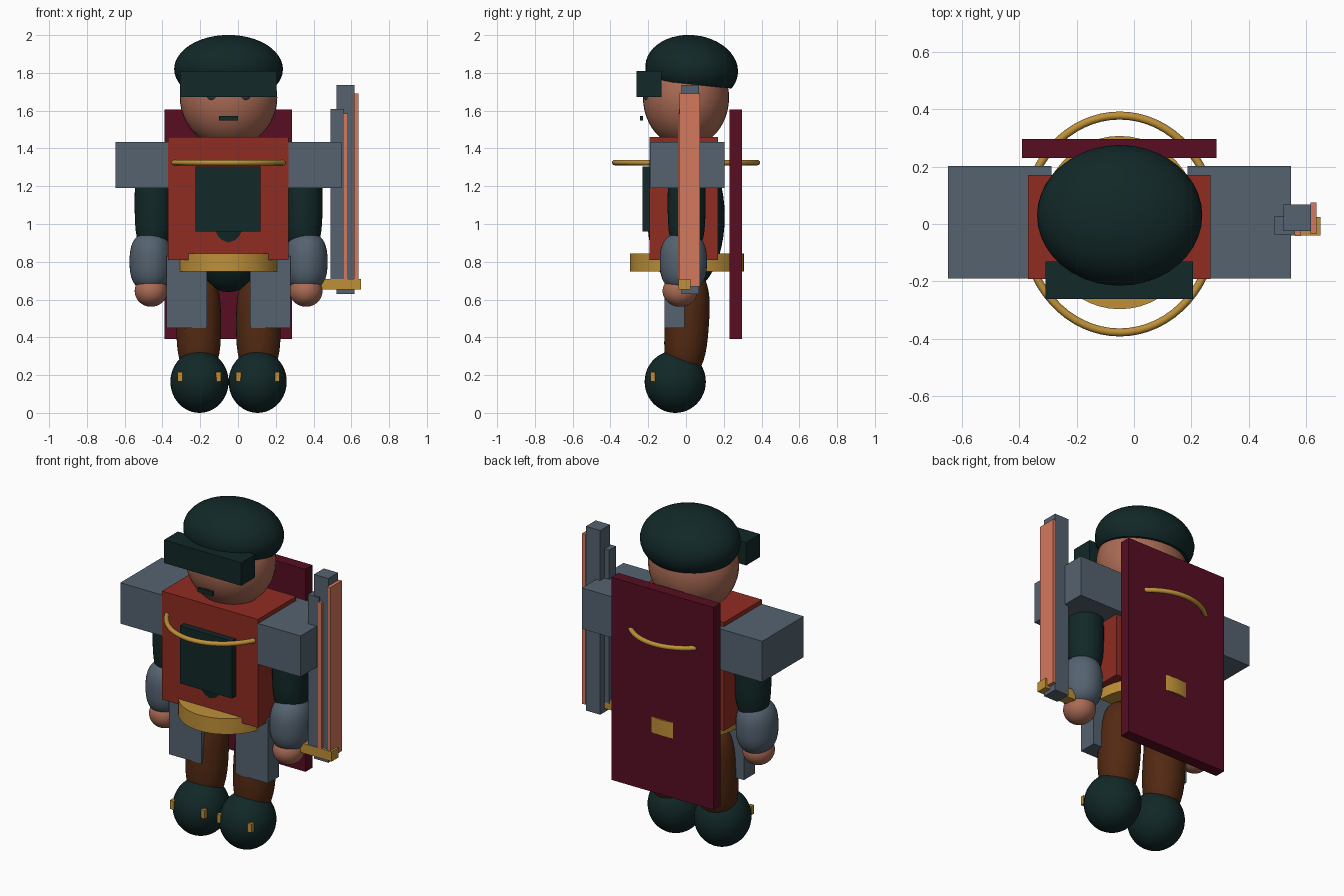
import bpy, bmesh, math
from mathutils import Matrix, Vector

if "Cube" in bpy.data.objects:
    bpy.data.objects.remove(bpy.data.objects["Cube"])


def material(name, r, g, b):
    m = bpy.data.materials.new(name)
    m.diffuse_color = (r, g, b, 1)
    m.use_nodes = True
    m.node_tree.nodes["Principled BSDF"].inputs["Base Color"].default_value = m.diffuse_color
    return m


GREEN = material("dark green", 0.006, 0.021, 0.021)
RED = material("brick red", 0.28, 0.025, 0.016)
STEEL = material("steel grey", 0.09, 0.123, 0.162)
GOLD = material("gold", 0.52, 0.28, 0.04)
MAROON = material("maroon", 0.095, 0.004, 0.016)
BROWN = material("brown", 0.085, 0.022, 0.006)
SKIN = material("skin", 0.40, 0.145, 0.09)
CORAL = material("coral", 0.66, 0.19, 0.11)
EYE = material("slate blue", 0.04, 0.075, 0.12)
CX = -0.05  # the figure's own mirror plane


def finish(name, bm, mat, smooth=False):
    bmesh.ops.recalc_face_normals(bm, faces=bm.faces)
    me = bpy.data.meshes.new(name)
    bm.to_mesh(me)
    bm.free()
    me.materials.append(mat)
    ob = bpy.data.objects.new(name, me)
    bpy.context.collection.objects.link(ob)
    if smooth:
        bpy.context.view_layer.objects.active = ob
        ob.select_set(True)
        bpy.ops.object.shade_smooth_by_angle(angle=math.radians(40))
        ob.select_set(False)
    return ob


def box(name, mat, x, y, z):
    """Box from (min, max) pairs."""
    bm = bmesh.new()
    bmesh.ops.create_cube(bm, size=1)
    for v in bm.verts:
        v.co = Vector([(a + b) / 2 + c * (b - a) for (a, b), c in zip((x, y, z), v.co)])
    return finish(name, bm, mat)


def blob(name, mat, centre, radii, p=2, tilt=0, cut=None):
    """Ellipsoid; p > 2 makes it barrel-like, cut slices off the underside."""
    bm = bmesh.new()
    bmesh.ops.create_uvsphere(bm, u_segments=40, v_segments=24, radius=1)
    for v in bm.verts:
        r = math.hypot(v.co.x, v.co.y)
        k = (r ** p + abs(v.co.z) ** p) ** (-1 / p)
        v.co = Vector([c * k * s for c, s in zip(v.co, radii)])
    if cut is not None:
        geom = bm.verts[:] + bm.edges[:] + bm.faces[:]
        bmesh.ops.bisect_plane(bm, geom=geom, plane_co=(0, 0, cut),
                               plane_no=(0, 0, -1), clear_outer=True)
        bmesh.ops.holes_fill(bm, edges=[e for e in bm.edges if e.is_boundary])
    bm.transform(Matrix.Translation(centre) @ Matrix.Rotation(tilt, 4, 'X'))
    return finish(name, bm, mat, True)


def ring(name, mat, centre, rx, ry, tube):
    """Oval torus lying flat."""
    n, m = 64, 12
    bm = bmesh.new()
    rows = []
    for i in range(n):
        a = 2 * math.pi * i / n
        rows.append([bm.verts.new((
            centre[0] + (rx + tube * math.cos(b)) * math.cos(a),
            centre[1] + (ry + tube * math.cos(b)) * math.sin(a),
            centre[2] + tube * math.sin(b)))
            for b in (2 * math.pi * j / m for j in range(m))])
    for i in range(n):
        for j in range(m):
            s, t = rows[i], rows[(i + 1) % n]
            bm.faces.new((s[j], t[j], t[(j + 1) % m], s[(j + 1) % m]))
    return finish(name, bm, mat, True)


def span(side, a, b):
    """x range on one side, given distances from the mirror plane."""
    return tuple(sorted((CX + side * a, CX + side * b)))


# Head, cap, visor and face
blob("head", SKIN, (CX, 0, 1.67), (0.258, 0.228, 0.265))
blob("cap", GREEN, (CX, 0.03, 1.82), (0.288, 0.246, 0.18),
     tilt=math.radians(-6), cut=-0.08)
box("visor", GREEN, (-0.308, 0.205), (-0.262, -0.13), (1.672, 1.81))
box("mouth", GREEN, (-0.10, 0.0), (-0.243, -0.228), (1.547, 1.572))

# Torso, chest plate, collar ring, belt and cape
blob("inner_body", GREEN, (CX, 0.0, 1.04), (0.25, 0.205, 0.40))
box("tunic", RED, (-0.37, 0.267), (-0.192, 0.17), (0.81, 1.46))
box("chest_panel", GREEN, (-0.225, 0.12), (-0.23, -0.18), (0.96, 1.305))
ring("collar_chain", GOLD, (CX, 0, 1.325), 0.333, 0.378, 0.014)
bm = bmesh.new()
bmesh.ops.create_cone(bm, cap_ends=True, segments=48, radius1=1, radius2=1, depth=1)
bm.transform(Matrix.Translation((CX, 0.005, 0.795)) @ Matrix.Diagonal((0.28, 0.302, 0.095, 1)))
finish("belt", bm, GOLD, True)
box("cape", MAROON, (-0.39, 0.287), (0.23, 0.297), (0.39, 1.605))

# Mirrored limbs and armour
for side, tag in ((-1, "left"), (1, "right")):
    def at(d, y, z):
        return (CX + side * d, y, z)
    blob("eye_" + tag, EYE, at(0.088, -0.205, 1.68), (0.027, 0.022, 0.024))
    box("shoulder_plate_" + tag, STEEL, span(side, 0.237, 0.598), (-0.19, 0.203), (1.19, 1.435))
    blob("upper_arm_" + tag, GREEN, at(0.397, 0.003, 1.11), (0.1, 0.1, 0.27), p=3)
    blob("gauntlet_" + tag, STEEL, at(0.412, -0.014, 0.80), (0.112, 0.125, 0.155), p=2.6)
    blob("hand_" + tag, SKIN, at(0.41, -0.032, 0.645), (0.087, 0.092, 0.083))
    box("thigh_plate_" + tag, STEEL, span(side, 0.113, 0.329), (-0.115, -0.008), (0.45, 0.83))
    blob("leg_" + tag, BROWN, at(0.158, 0.005, 0.47), (0.118, 0.116, 0.28), p=2.8,
         tilt=math.radians(-4))
    blob("boot_" + tag, GREEN, at(0.154, -0.057, 0.165), (0.154, 0.162, 0.165))
    for k, d in enumerate((0.053, 0.258)):  # small bracket-shaped buckles
        n = f"buckle_{tag}_{k}"
        box(n, GOLD, span(side, d - 0.013, d + 0.013), (-0.187, -0.163), (0.165, 0.217))

# Double blade held at the right side
box("short_blade", STEEL, (0.49, 0.562), (-0.036, 0.028), (0.69, 1.61))
box("short_blade_edge", CORAL, (0.562, 0.583), (-0.042, 0.026), (0.70, 1.585))
box("long_blade", STEEL, (0.522, 0.617), (-0.025, 0.068), (0.63, 1.735))
box("long_blade_edge", CORAL, (0.615, 0.637), (-0.035, 0.075), (0.668, 1.69))
box("blade_guard", GOLD, (0.435, 0.65), (-0.04, 0.025), (0.652, 0.71))
